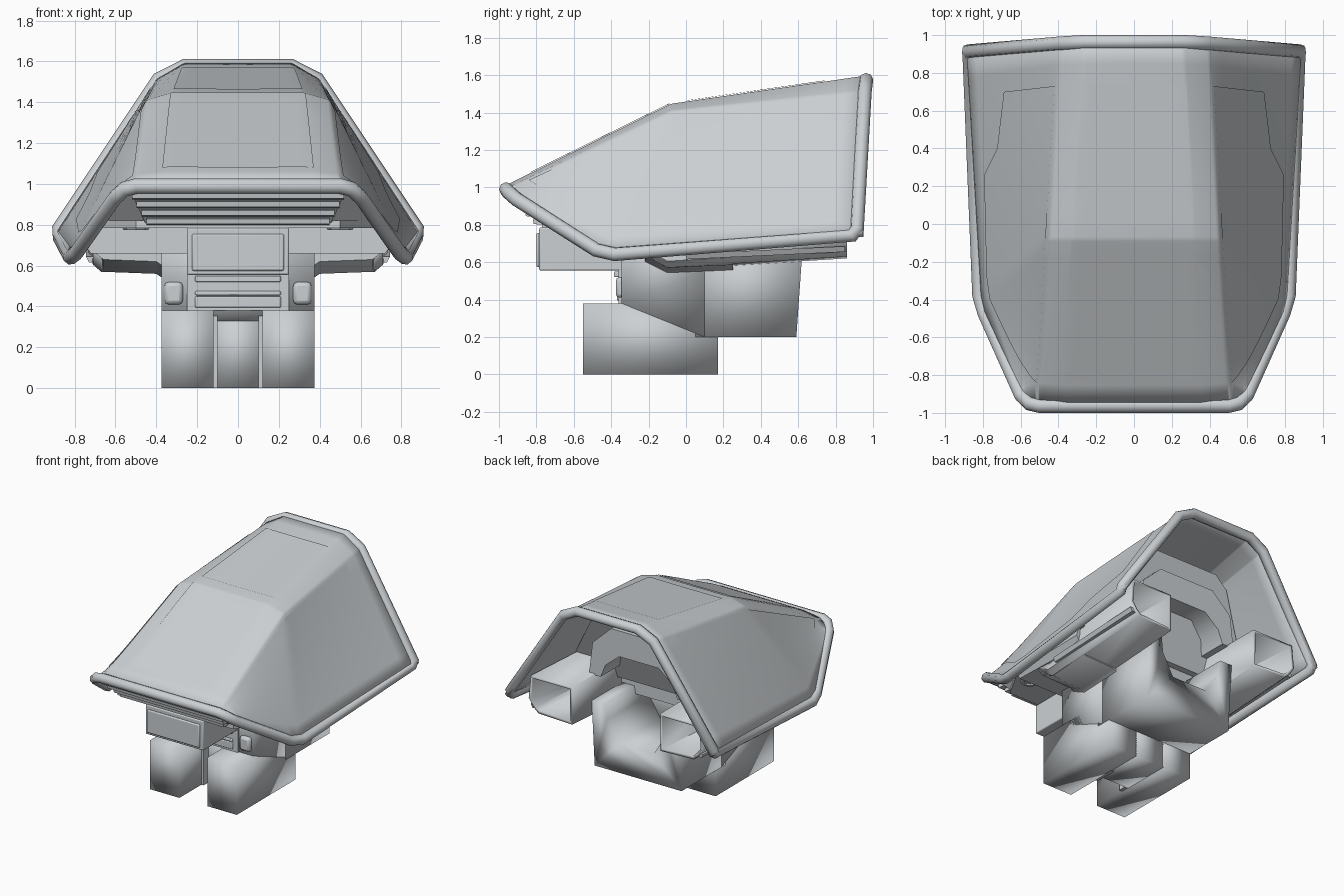
import bpy, bmesh, math
from mathutils import Vector
from mathutils.bvhtree import BVHTree

if "Cube" in bpy.data.objects:
    bpy.data.objects.remove(bpy.data.objects["Cube"])

grey = bpy.data.materials.new("hull_grey")
grey.diffuse_color = (0.6, 0.63, 0.65, 1)
grey.use_nodes = True
grey.node_tree.nodes["Principled BSDF"].inputs["Base Color"].default_value = grey.diffuse_color


def finish(name, bm, angle=35, bevel=0.0, mirror=False, thick=0.0):
    """Turn a bmesh into a shaded object with optional modifiers."""
    bmesh.ops.recalc_face_normals(bm, faces=bm.faces)
    me = bpy.data.meshes.new(name)
    bm.to_mesh(me)
    bm.free()
    ob = bpy.data.objects.new(name, me)
    bpy.context.collection.objects.link(ob)
    me.materials.append(grey)
    if mirror:
        m = ob.modifiers.new("mirror", 'MIRROR')
        m.use_clip = True
    if bevel:
        b = ob.modifiers.new("bevel", 'BEVEL')
        b.width, b.segments, b.limit_method = bevel, 2, 'ANGLE'
        b.angle_limit = math.radians(14)
    if thick:
        s = ob.modifiers.new("thickness", 'SOLIDIFY')
        s.thickness, s.offset = thick, -1
    bpy.ops.object.select_all(action='DESELECT')
    ob.select_set(True)
    bpy.context.view_layer.objects.active = ob
    bpy.ops.object.shade_smooth_by_angle(angle=math.radians(angle))
    return ob


def loft(name, sections, caps=True, **kw):
    """Bridge closed sections that share a point count."""
    bm = bmesh.new()
    rings = [[bm.verts.new(p) for p in s] for s in sections]
    n = len(rings[0])
    for a, b in zip(rings, rings[1:]):
        for i in range(n):
            j = (i + 1) % n
            bm.faces.new((a[i], a[j], b[j], b[i]))
    if caps:
        bm.faces.new(rings[0])
        bm.faces.new(rings[-1])
    return finish(name, bm, **kw)


def box(name, x, y, z, **kw):
    return loft(name, [[(x[0], v, z[0]), (x[1], v, z[0]), (x[1], v, z[1]), (x[0], v, z[1])]
                       for v in y], **kw)


def sym(half):
    """Close a half outline of (x, z) across x = 0."""
    return half + [(-x, z) for x, z in reversed(half)]


def at_y(outline, y):
    return [(x, y, z) for x, z in outline]


# --- armoured shell: centre, roof edge, side top and side bottom lines ---
C = [(0, -.965, 1.01), (0, -.08, 1.445), (0, .985, 1.60)]
R = [(.36, -.965, 1.01), (.32, -.08, 1.447), (.26, .98, 1.60)]
T = [(.50, -.95, 1.00), (.45, -.08, 1.41), (.395, .975, 1.52)]
B = [(.595, -.925, .965), (.82, -.43, .65), (.902, .945, .755)]
N = 8
bm = bmesh.new()
for a, b, m in ((C, R, 1), (R, T, 1), (T, B, N)):
    for i in range(2):
        # bilinear patch, so the warped sides stay smooth
        p = [Vector(v) for v in (a[i], a[i + 1], b[i], b[i + 1])]
        g = [[bm.verts.new(p[0].lerp(p[1], u / N).lerp(p[2].lerp(p[3], u / N), v / m))
              for u in range(N + 1)] for v in range(m + 1)]
        for v in range(m):
            for u in range(N):
                bm.faces.new((g[v][u], g[v][u + 1], g[v + 1][u + 1], g[v + 1][u]))
bmesh.ops.remove_doubles(bm, verts=bm.verts, dist=.0005)
shell = finish("shell", bm, mirror=True, bevel=.03, angle=45)
dg = bpy.context.evaluated_depsgraph_get()
tree = BVHTree.FromObject(shell, dg)
s = shell.modifiers.new("thickness", 'SOLIDIFY')
s.thickness, s.offset = .035, -1

# --- rounded rim following the whole shell edge ---
half = [(.50, -.962, .99), (.555, -.95, .975), (.60, -.905, .935), (.79, -.48, .665),
        (.82, -.38, .642), (.872, .89, .742), (.875, .915, .78), (.388, .955, 1.51),
        (.26, .963, 1.575)]
loop = half + [(-x, y, z) for x, y, z in reversed(half)]
cu = bpy.data.curves.new("edge_rim", 'CURVE')
cu.dimensions = '3D'
cu.bevel_depth, cu.bevel_resolution = .038, 2
sp = cu.splines.new('POLY')
sp.points.add(len(loop) - 1)
for p, co in zip(sp.points, loop):
    p.co = (*co, 1)
sp.use_cyclic_u = True
cu.materials.append(grey)
rim = bpy.data.objects.new("edge_rim", cu)
bpy.context.collection.objects.link(rim)
bpy.ops.object.select_all(action='DESELECT')
rim.select_set(True)
bpy.context.view_layer.objects.active = rim
bpy.ops.object.convert(target='MESH')
bpy.ops.object.shade_smooth_by_angle(angle=math.radians(50))


# --- thin plates laid on the shell surface ---
def plate(name, outline, to3d, ray, mirror=False):
    bm = bmesh.new()
    bm.faces.new([bm.verts.new(to3d(*p)) for p in outline])
    d = Vector(ray)
    for axis in range(3):
        if abs(d[axis]) > .5:
            continue
        n = Vector([float(k == axis) for k in range(3)])
        for k in range(-25, 45):
            bmesh.ops.bisect_plane(bm, geom=bm.verts[:] + bm.edges[:] + bm.faces[:],
                                   plane_co=n * (k * .04 + .013), plane_no=n)
    bmesh.ops.triangulate(bm, faces=bm.faces)
    for v in bm.verts:
        hit, nor, _, _ = tree.ray_cast(v.co, d)
        if hit:
            v.co = hit + nor * (.006 if nor.dot(d) < 0 else -.006)
    finish(name, bm, mirror=mirror, angle=30)


def from_top(x, y):
    return (x, y, 3)


def from_side(y, z):
    return (3, y, z)


plate("front_roof_panel", [(-.37, -.83), (.37, -.83), (.33, -.085), (-.33, -.085)],
      from_top, (0, 0, -1))
plate("rear_roof_panel", [(-.315, .005), (.315, .005), (.275, .74), (-.275, .74)],
      from_top, (0, 0, -1))
plate("side_panel", [(-.84, 1.035), (-.40, .77), (-.28, .76), (.26, .825), (.40, .96),
                     (.70, 1.055), (.73, 1.48), (-.08, 1.385)], from_side, (-1, 0, 0), True)

# --- nose underside with horizontal slats ---
loft("nose_underside", [
    [(-.53, -.93, .97), (.53, -.93, .97), (.45, -.76, .80), (-.45, -.76, .80)],
    [(-.52, -.86, .99), (.52, -.86, .99), (.70, -.40, .79), (-.70, -.40, .79)]])
for i in range(4):
    z, y, w = .955 - i * .042, -.945 + i * .042, .52 - i * .024
    loft("nose_slat_%d" % (i + 1), [
        [(sx * w, y, z), (sx * w, y + .005, z - .025), (sx * w, y + .06, z - .03),
         (sx * w, y + .06, z + .01)] for sx in (-1, 1)])
loft("nose_floor", [[(-.50, -.77, z), (.50, -.77, z), (.72, -.38, z), (-.72, -.38, z)]
                    for z in (.785, .82)])
for sx in (-1, 1):
    # round port under the nose
    loft("nose_port", [[(sx * .5 + r * math.cos(a * math.pi / 4),
                         -.55 + r * math.sin(a * math.pi / 4), z) for a in range(8)]
                       for r, z in ((.07, .79), (.06, .775), (.04, .775), (.035, .79))])

# --- belly block, inner bulkhead and vault ---
loft("belly_block", [at_y(sym([(.72, .66), (.75, .70), (.60, .92)]), -.40),
                     at_y(sym([(.70, .66), (.74, .72), (.68, .92)]), .25)])
low = sym([(.79, .78), (.40, 1.38), (.28, 1.45)])
loft("inner_bulkhead", [[(x, .25 + d + (z - .78) * .4, z) for x, z in low] for d in (0, .05)],
     angle=60)
arch = [(.43, .90), (.40, 1.15), (.24, 1.30)]
inner = [(.17, 1.10), (.29, 1.0), (.33, .90)]
vault = arch + [(-x, z) for x, z in reversed(arch)] + \
    [(-x, z) for x, z in reversed(inner)] + inner
loft("inner_vault", [at_y(vault, .28), at_y(vault, .58)], angle=60)

# --- chin box with face plate and grille below it ---
box("chin_box", (-.25, .25), (-.785, -.30), (.555, .785), bevel=.008)
box("chin_face_plate", (-.225, .225), (-.80, -.78), (.575, .755), bevel=.008)
box("grille_back", (-.25, .25), (-.36, -.2), (.38, .56))
for z0, z1, y in ((.52, .55, -.385), (.455, .475, -.375), (.395, .45, -.37)):
    box("grille_bar", (-.21, .21), (y, -.3), (z0, z1), bevel=.006)

# --- saddle body ---
loft("front_body", [at_y(sym([(.375, .38), (.375, .55), (.375, .70)]), -.345),
                    at_y(sym([(.375, .20), (.375, .55), (.375, .72)]), .10)], angle=100)
channel = sym([(.375, .20), (.375, .72), (.27, .72), (.25, .60), (.15, .44)])
loft("rear_body", [at_y(channel, .05),
                   [(x, .59 + (z - .2) * .07, z) for x, z in channel]], angle=100)
box("leg_web", (-.13, .13), (-.22, .17), (0, .38), angle=100)
for sx in (-1, 1):
    box("leg", (sx * .12, sx * .375), (-.55, .17), (0, .38), angle=100)
    box("leg_gap_edge", (sx * .10, sx * .125), (-.28, -.1), (0, .375))
    # rounded corner block beside the grille
    box("corner_block", (sx * .27, sx * .36), (-.375, -.3), (.41, .52), bevel=.02)
    # flare joining the body to the belly
    loft("body_flare", [
        [(sx * .37, y, z - .02), (sx * .40, y, z), (sx * .66, y, z + .01), (sx * .71, y, .67),
         (sx * .37, y, .70)] for y, z in ((-.22, .62), (-.10, .56), (.25, .575))], angle=60)

    # --- open side ducts facing the rear ---
    def duct(y, zb, k):
        return [(sx * .38, y, zb), (sx * .67, y, zb + .01), (sx * .71, y, zb + .045),
                (sx * (.755 - k), y, .73), (sx * (.735 - k), y, .91), (sx * .38, y, .91)]
    loft("side_duct", [duct(-.20, .62, .08), duct(-.10, .56, .07), duct(.86, .62, 0)],
         caps=False, thick=.025, angle=30)
    loft("duct_side_rail", [
        [(sx * .69, y, z), (sx * .73, y, z), (sx * .745, y, z + .03), (sx * .70, y, z + .03)]
        for y, z in ((0, .615), (.85, .655))])
